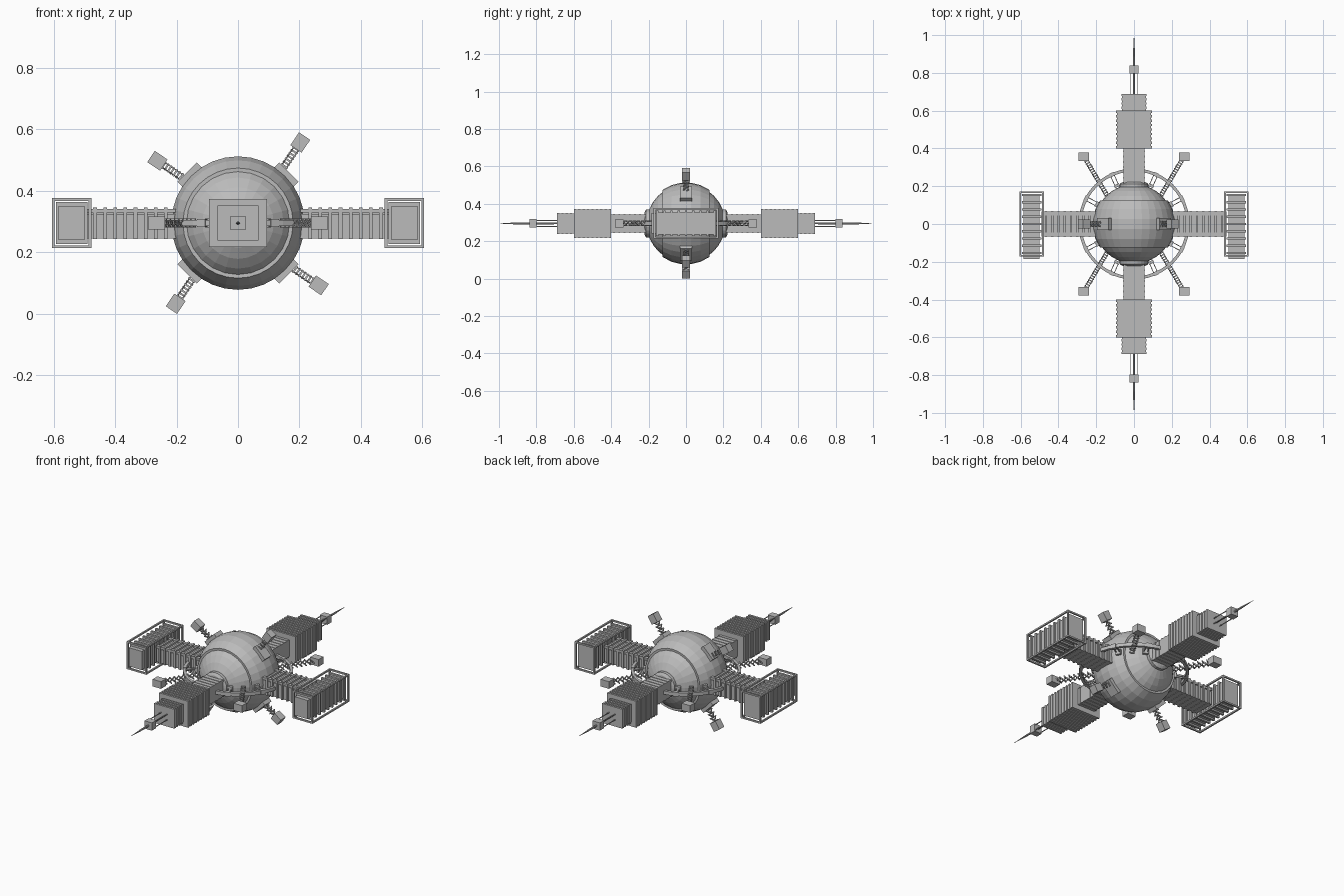
import bpy, bmesh, math
from mathutils import Vector, Matrix

if "Cube" in bpy.data.objects:
    bpy.data.objects.remove(bpy.data.objects["Cube"])

CZ = 0.295
C = Vector((0, 0, CZ))
mat = bpy.data.materials.new("hull grey")
mat.diffuse_color = (0.5, 0.5, 0.5, 1)
mat.use_nodes = True
mat.node_tree.nodes["Principled BSDF"].inputs["Base Color"].default_value = mat.diffuse_color


def finish(name, bm):
    bmesh.ops.recalc_face_normals(bm, faces=bm.faces)
    me = bpy.data.meshes.new(name)
    bm.to_mesh(me)
    bm.free()
    ob = bpy.data.objects.new(name, me)
    bpy.context.collection.objects.link(ob)
    me.materials.append(mat)
    return ob


def box(bm, centre, size, rot=Matrix.Identity(4)):
    m = Matrix.Translation(centre) @ rot @ Matrix.Diagonal((*size, 1))
    bmesh.ops.create_cube(bm, size=1, matrix=m)


def axes(d, side):
    """Rotation whose local x runs along d and local z along side."""
    d, side = Vector(d).normalized(), Vector(side)
    return Matrix((d, side.cross(d), side)).transposed().to_4x4()


def lathe(bm, prof, n, matrix=Matrix.Identity(4), closed=False):
    """Revolve (radius, height) points about local z."""
    rings = [[bm.verts.new(matrix @ Vector((r * math.cos(2 * math.pi * i / n),
              r * math.sin(2 * math.pi * i / n), h))) for i in range(n)] for r, h in prof]
    pairs = list(zip(rings, rings[1:])) + ([(rings[-1], rings[0])] if closed else [])
    for a, b in pairs:
        for i in range(n):
            j = (i + 1) % n
            bm.faces.new((a[i], a[j], b[j], b[i]))
    if not closed:
        bm.faces.new(rings[0])
        bm.faces.new(rings[-1])


def scissor(bm, start, d, side, length, n):
    """Lattice arm made of crossed bars with pins."""
    d = Vector(d).normalized()
    s = Vector(side)
    across = s.cross(d)
    step, h = length / n, 0.024
    for i in range(n):
        mid = start + d * step * (i + 0.5)
        for k in (-1, 1):
            bar = d * step + s * h * k
            sd = across.cross(bar).normalized()
            rot = Matrix((bar.normalized(), sd.cross(bar.normalized()), sd)).transposed().to_4x4()
            box(bm, mid + across * 0.009 * k, (bar.length, 0.004, 0.006), rot)
        box(bm, mid, (0.006, 0.026, 0.006), axes(d, side))
        for k in (-1, 1):
            box(bm, mid + d * step / 2 + s * h / 2 * k, (0.006, 0.026, 0.006), axes(d, side))


TO_Y = Matrix.Translation(C) @ Matrix.Rotation(-math.pi / 2, 4, 'X')

# central sphere, poles along y
bm = bmesh.new()
bmesh.ops.create_uvsphere(bm, u_segments=24, v_segments=16, radius=0.21, matrix=TO_Y)
finish("core_sphere", bm)

# raised middle shell with two rims
bm = bmesh.new()
arc = [(0.219 * math.cos(math.radians(a)), 0.219 * math.sin(math.radians(a)))
       for a in (-35, -21, -7, 7, 21, 35)]
lathe(bm, [(0.165, -0.125)] + arc + [(0.165, 0.125)], 32, TO_Y)
finish("core_shell", bm)

# collars around the y necks
bm = bmesh.new()
for s in (-1, 1):
    lathe(bm, [(0.075, s * 0.17), (0.075, s * 0.213), (0.06, s * 0.222)], 24, TO_Y)
finish("neck_collars", bm)

# equatorial ring, with struts and clamps
bm = bmesh.new()
lathe(bm, [(0.278, -0.01), (0.294, -0.01), (0.294, 0.01), (0.278, 0.01)], 48,
      Matrix.Translation(C), closed=True)
finish("equator_ring", bm)
bm = bmesh.new()
for a in (28, 66, 114, 152, 208, 246, 294, 332):
    d = Vector((math.cos(math.radians(a)), math.sin(math.radians(a)), 0))
    rot = axes(d, (0, 0, 1))
    for k in (-1, 1):
        t = Vector((-d.y, d.x, 0)) * 0.010 * k
        box(bm, C + d * 0.243 + t, (0.075, 0.004, 0.008), rot)
    box(bm, C + d * 0.222, (0.015, 0.03, 0.03), rot)
    box(bm, C + d * 0.286, (0.02, 0.028, 0.026), rot)
finish("ring_struts", bm)

# four sensor arms in the xz plane, with pads and end boxes
pads, arms, heads = bmesh.new(), bmesh.new(), bmesh.new()
for k in range(4):
    def pol(deg, r=1.0):
        a = math.radians(deg + 90 * k)
        return Vector((r * math.cos(a), 0, r * math.sin(a)))
    box(pads, C + pol(45, 0.212), (0.045, 0.088, 0.062), axes(pol(45), (0, 1, 0)))
    tip, d = C + pol(52.3, 0.332), pol(56)
    scissor(arms, tip - d * 0.115, d, (0, 1, 0), 0.09, 4)
    box(heads, tip, (0.05, 0.044, 0.045), axes(d, (0, 1, 0)))

# four sensor arms in the horizontal plane
for sx in (-1, 1):
    for sy in (-1, 1):
        d = Vector((sx * 0.5, sy * 0.84, 0)).normalized()
        tip = C + Vector((sx * 0.265, sy * 0.357, 0))
        scissor(arms, tip - d * 0.25, d, (0, 0, 1), 0.235, 9)
        box(heads, tip, (0.055, 0.045, 0.042))
finish("sensor_pads", pads)
finish("scissor_arms", arms)
finish("sensor_heads", heads)

# side corridors to the pods, ribbed, with top rails
bm, ribs = bmesh.new(), bmesh.new()
for s in (-1, 1):
    box(bm, C + Vector((s * 0.335, 0, -0.01)), (0.31, 0.124, 0.08))
    for sy in (-1, 1):
        box(bm, C + Vector((s * 0.335, sy * 0.055, 0.04)), (0.31, 0.02, 0.012))
    box(bm, C + Vector((s * 0.335, 0, 0.03)), (0.31, 0.09, 0.02))
    for i in range(8):
        box(ribs, C + Vector((s * (0.235 + i * 0.033), 0, -0.001)), (0.012, 0.138, 0.103))
finish("side_corridors", bm)
finish("corridor_ribs", ribs)

# side pods: slatted body, end plates and open cage
body, cage = bmesh.new(), bmesh.new()
for s in (-1, 1):
    P = C + Vector((s * 0.542, 0, 0))
    box(body, P, (0.086, 0.31, 0.118))
    for i in range(9):
        box(body, P + Vector((0, -0.154 + i * 0.0385, 0)), (0.102, 0.012, 0.136))
    box(body, P + Vector((0, -0.172, 0)), (0.085, 0.024, 0.11))
    for a in (-1, 1):
        for b in (-1, 1):
            box(cage, P + Vector((a * 0.06, 0, b * 0.077)), (0.009, 0.345, 0.009))
            box(cage, P + Vector((a * 0.06, b * 0.168, 0)), (0.009, 0.009, 0.154))
            box(cage, P + Vector((0, a * 0.168, b * 0.077)), (0.12, 0.009, 0.009))
finish("pod_bodies", body)
finish("pod_cages", cage)

# long modules along y: neck, main block, end block
neck, block, mast, spike = (bmesh.new() for _ in range(4))
for s in (-1, 1):
    def at(y, x=0, z=0):
        return C + Vector((x, s * y, z))
    box(neck, at(0.30), (0.112, 0.21, 0.098))
    for i in range(6):
        box(neck, at(0.245 + i * 0.028), (0.116, 0.01, 0.103))
    box(block, at(0.50), (0.182, 0.20, 0.148))
    for i in range(9):
        box(block, at(0.406 + i * 0.0235), (0.19, 0.012, 0.156))
    box(block, at(0.64), (0.126, 0.09, 0.106))
    for i in range(4):
        box(block, at(0.615 + i * 0.0225), (0.134, 0.012, 0.114))
    # antenna: four rods, a small box and a tapered spike
    for a in (-1, 1):
        for b in (-1, 1):
            box(mast, at(0.75, a * 0.02, b * 0.016), (0.004, 0.14, 0.004))
    box(mast, at(0.818), (0.048, 0.04, 0.046))
    lathe(spike, [(0.004, s * 0.68), (0.006, s * 0.84), (0.0055, s * 0.9), (0.0006, s * 1.0)], 8, TO_Y)
finish("module_necks", neck)
finish("module_blocks", block)
finish("antenna_masts", mast)
finish("antenna_spikes", spike)
